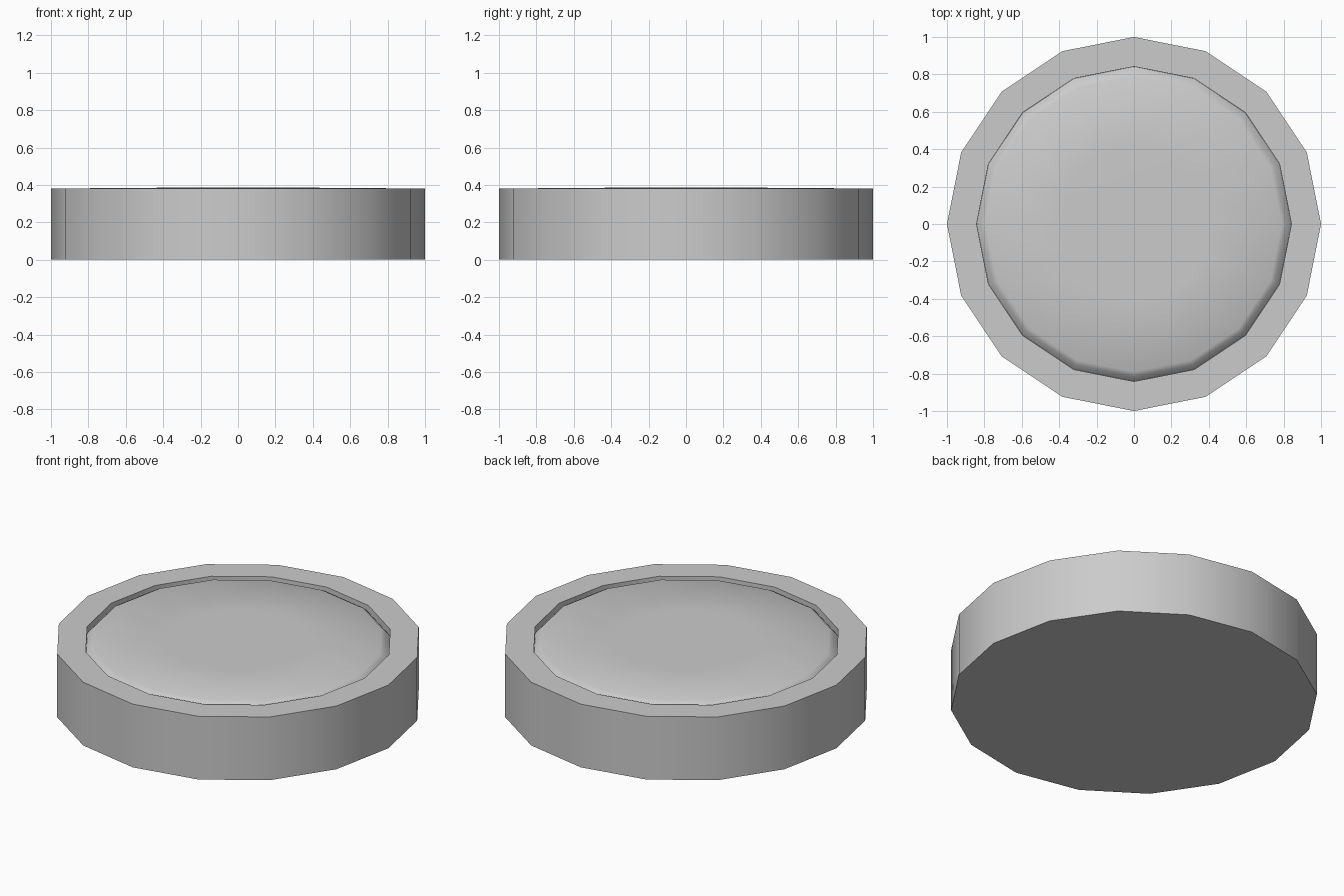
import bpy, bmesh, math

if "Cube" in bpy.data.objects:
    bpy.data.objects.remove(bpy.data.objects["Cube"])

SIDES = 16


def lathe(name, profile, angle):
    """Revolve (radius, z) points into a 16-sided closed solid, capped at both ends."""
    bm = bmesh.new()
    rings = []
    for r, z in profile:
        rings.append([bm.verts.new((r * math.cos(2 * math.pi * i / SIDES),
                                    r * math.sin(2 * math.pi * i / SIDES), z))
                      for i in range(SIDES)])
    for a, b in zip(rings, rings[1:]):
        for i in range(SIDES):
            j = (i + 1) % SIDES
            bm.faces.new((a[i], a[j], b[j], b[i]))
    bm.faces.new(list(reversed(rings[0])))
    bm.faces.new(rings[-1])
    bmesh.ops.recalc_face_normals(bm, faces=bm.faces)
    mesh = bpy.data.meshes.new(name)
    bm.to_mesh(mesh)
    bm.free()
    ob = bpy.data.objects.new(name, mesh)
    bpy.context.collection.objects.link(ob)
    bpy.ops.object.select_all(action='DESELECT')
    ob.select_set(True)
    bpy.context.view_layer.objects.active = ob
    bpy.ops.object.shade_smooth_by_angle(angle=math.radians(angle))
    return ob


# Outer body with a flat rim and a shallow recess
lathe("body", [(1.0, 0.0), (1.0, 0.38), (0.842, 0.38), (0.842, 0.34)], 40)

# Softly rounded insert sitting in the recess, just proud of the rim
lathe("insert", [(0.841, 0.341), (0.815, 0.37), (0.79, 0.383), (0.4, 0.385)], 60)
